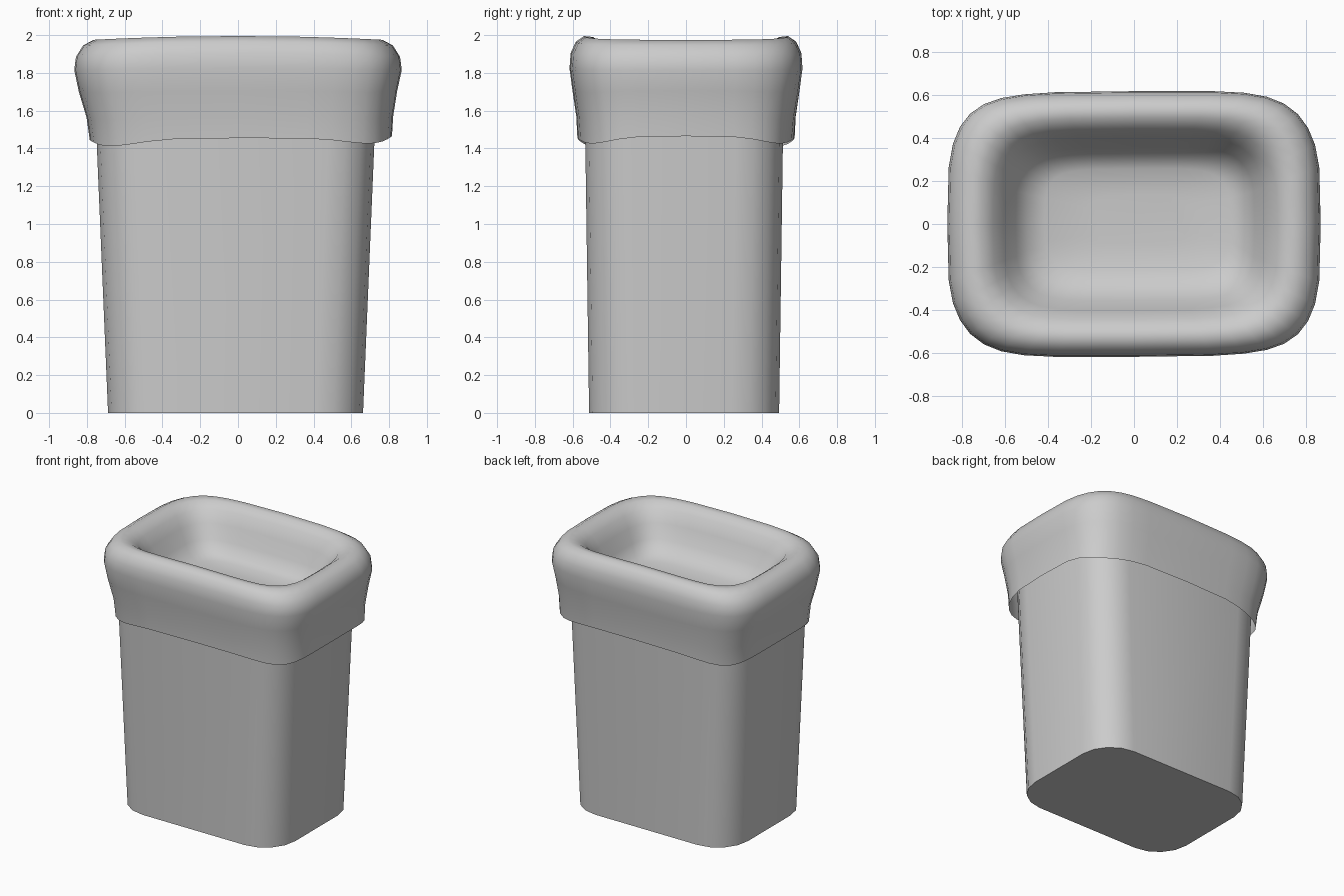
import bpy, bmesh, math

cube = bpy.data.objects.get("Cube")
if cube:
    bpy.data.objects.remove(cube)

grey = bpy.data.materials.new("soft_grey")
grey.use_nodes = True
grey.diffuse_color = (0.6, 0.6, 0.6, 1)
grey.node_tree.nodes["Principled BSDF"].inputs["Base Color"].default_value = (0.6, 0.6, 0.6, 1)


def loft(name, rings, cap_start=False, cap_end=False):
    """Skin a list of equal-length point rings."""
    bm = bmesh.new()
    loops = [[bm.verts.new(p) for p in ring] for ring in rings]
    n = len(loops[0])
    for a, b in zip(loops, loops[1:]):
        for i in range(n):
            j = (i + 1) % n
            bm.faces.new((a[i], a[j], b[j], b[i]))
    if cap_start:
        bm.faces.new(loops[0][::-1])
    if cap_end:
        bm.faces.new(loops[-1])
    mesh = bpy.data.meshes.new(name)
    bm.to_mesh(mesh)
    bm.free()
    obj = bpy.data.objects.new(name, mesh)
    bpy.context.collection.objects.link(obj)
    mesh.materials.append(grey)
    bpy.ops.object.select_all(action="DESELECT")
    obj.select_set(True)
    bpy.context.view_layer.objects.active = obj
    bpy.ops.object.shade_smooth_by_angle(angle=math.radians(50))


def rounded_ring(hx, hy, z, radius=0.25, steps=4):
    """Rounded rectangle, counter-clockwise from above."""
    ring = []
    for k, (sx, sy) in enumerate(((1, 1), (-1, 1), (-1, -1), (1, -1))):
        for s in range(steps + 1):
            a = (k + s / steps) * math.pi / 2
            ring.append((sx * (hx - radius) + radius * math.cos(a) - 0.013,
                         sy * (hy - radius) + radius * math.sin(a) - 0.01, z))
    return ring


# Tapered bin, its top edge hidden in the liner
loft("bin_body", [rounded_ring(0.675, 0.503, 0), rounded_ring(0.735, 0.523, 1.43),
                  rounded_ring(0.75, 0.53, 1.84)], cap_start=True)


def power(value, exponent):
    return math.copysign(abs(value) ** exponent, value)


def liner_ring(hx, hy, z, cx, cy, hem, rim, count=36):
    """Soft rectangle with gentle waves in the hem, rim and outline."""
    ring = []
    exponent = 0.49 - 0.03 * hem
    for i in range(count):
        a = 2 * math.pi * i / count
        c, s = power(math.cos(a), exponent), power(math.sin(a), exponent)
        swell = 1 - 0.016 * (1 - hem) * math.cos(4 * a - 0.4)
        hem_wave = 0.018 * math.cos(4 * a) + 0.01 * math.cos(a)
        rim_sag = 0.01 - 0.02 * c * c
        ring.append((cx + hx * c, cy + hy * s * swell, z + hem * hem_wave + rim * rim_sag))
    return ring


# Liner section: half width, half depth, height, centre x, centre y, hem wave, rim wave
SECTION = (
    (0.80, 0.575, 1.437, 0.015, 0.0, 1, 0),
    (0.812, 0.585, 1.56, 0.01, 0.0, 0.5, 0),
    (0.843, 0.608, 1.70, 0, 0, 0.2, 0),
    (0.867, 0.626, 1.82, 0, 0, 0, 0.5),
    (0.858, 0.62, 1.895, 0, 0, 0, 1),
    (0.82, 0.592, 1.955, 0, 0, 0, 1),
    (0.765, 0.548, 1.985, 0, 0, 0, 1),
    (0.71, 0.5, 1.98, 0, 0, 0, 1),
    (0.655, 0.45, 1.94, 0, 0, 0, 1),
    (0.605, 0.405, 1.86, 0, 0, 0, 0.5),
    (0.555, 0.36, 1.76, 0.005, 0, 0, 0),
    (0.505, 0.305, 1.69, 0.01, 0.01, 0, 0),
    (0.43, 0.24, 1.66, 0.015, 0.02, 0, 0),
    (0.22, 0.12, 1.65, 0.02, 0.02, 0, 0),
)
loft("bag_liner", [liner_ring(*row) for row in SECTION], cap_end=True)
